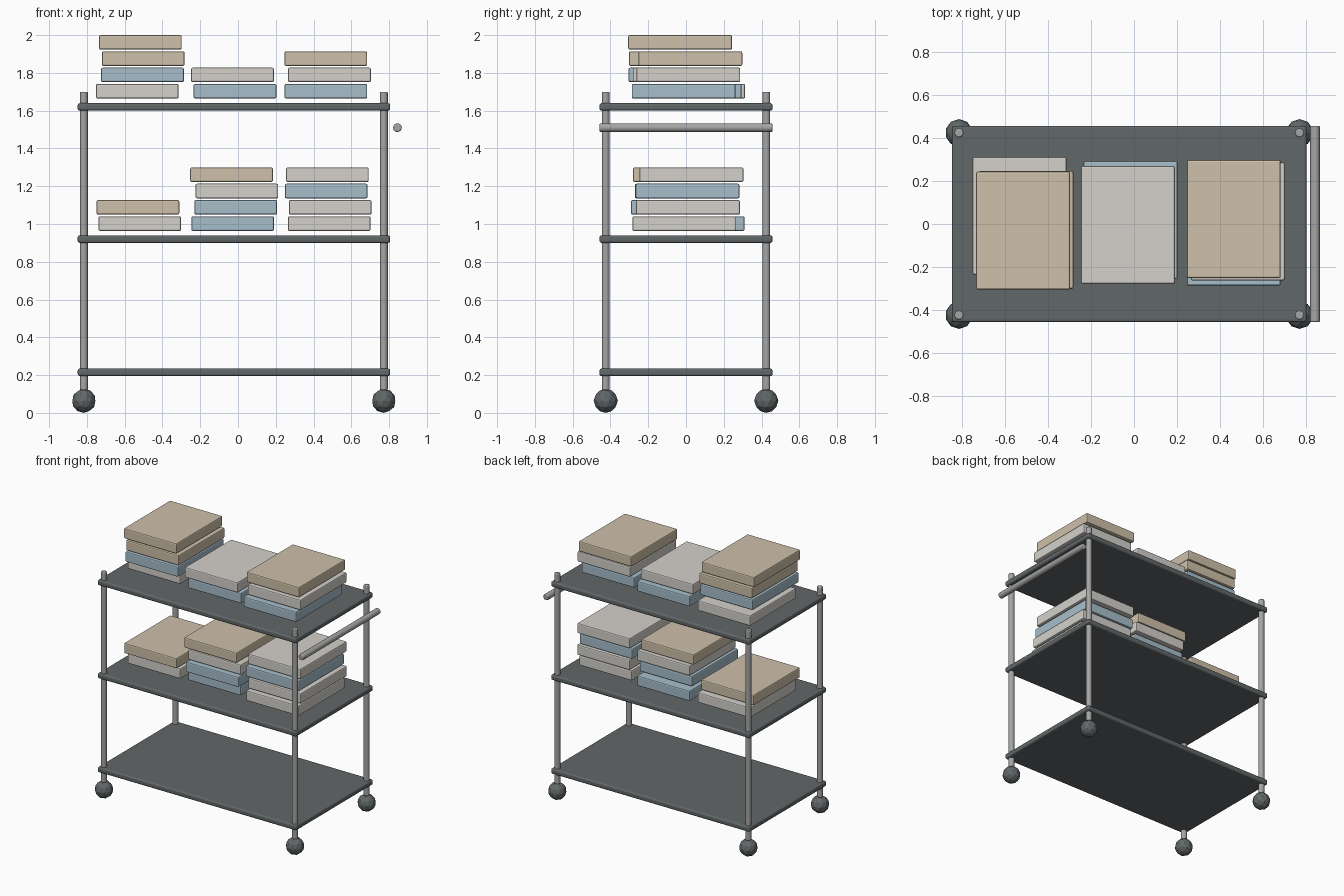
import bpy
from math import radians

if "Cube" in bpy.data.objects:
    bpy.data.objects.remove(bpy.data.objects["Cube"])


def material(name, rgb):
    m = bpy.data.materials.new(name)
    m.diffuse_color = (*rgb, 1)
    m.use_nodes = True
    m.node_tree.nodes["Principled BSDF"].inputs["Base Color"].default_value = m.diffuse_color
    return m


DARK = material("dark_grey", (0.12, 0.135, 0.14))
METAL = material("metal", (0.38, 0.38, 0.38))
WHITE = material("off_white", (0.66, 0.64, 0.60))
TAN = material("tan", (0.62, 0.53, 0.40))
BLUE = material("pale_blue", (0.39, 0.52, 0.60))


def finish(name, mat, bevel=0, segments=2):
    ob = bpy.context.object
    ob.name = name
    ob.data.materials.append(mat)
    if bevel:
        b = ob.modifiers.new("Bevel", 'BEVEL')
        b.width, b.segments = bevel, segments
        b.limit_method, b.angle_limit = 'ANGLE', radians(40)
    return ob


def box(name, loc, size, mat, bevel, segments=2):
    bpy.ops.mesh.primitive_cube_add(size=1, location=loc)
    bpy.context.object.scale = size
    bpy.ops.object.transform_apply(location=False, rotation=False, scale=True)
    return finish(name, mat, bevel, segments)


def rod(name, loc, radius, length, rot=(0, 0, 0)):
    bpy.ops.mesh.primitive_cylinder_add(vertices=16, radius=radius, depth=length,
                                        location=loc, rotation=rot)
    bpy.ops.object.shade_smooth_by_angle(angle=radians(35))
    return finish(name, METAL, 0.006)


CX = -0.022  # centre of the frame, leaving room for the handle

# Shelves
for name, z in (("bottom", 0.215), ("middle", 0.92), ("top", 1.62)):
    box(name + "_shelf", (CX, 0, z), (1.654, 0.916, 0.04), DARK, 0.012, 3)

# Posts and ball casters
for sx, side in ((-1, "left"), (1, "right")):
    for sy, end in ((-1, "front"), (1, "back")):
        x, y = CX + sx * 0.794, sy * 0.425
        rod(f"{end}_{side}_post", (x, y, 0.91), 0.021, 1.58)
        bpy.ops.mesh.primitive_ico_sphere_add(subdivisions=2, radius=0.064,
                                              location=(x, y, 0.064))
        finish(f"{end}_{side}_caster", DARK)

# Push handle
rod("handle", (0.844, 0, 1.51), 0.023, 0.916, (radians(90), 0, 0))

# Stacked books: (x, y, material) from the bottom up
stacks = {
    "top_left": (1.703, [(-0.533, 0.038, WHITE), (-0.506, -0.029, BLUE),
                         (-0.502, -0.027, TAN), (-0.517, -0.031, TAN)]),
    "top_centre": (1.703, [(-0.016, 0.019, BLUE), (-0.029, -0.004, WHITE)]),
    "top_right": (1.703, [(0.465, -0.012, BLUE), (0.484, 0.012, WHITE),
                          (0.465, 0.023, TAN)]),
    "middle_left": (1.002, [(-0.52, 0.02, WHITE), (-0.53, -0.01, TAN)]),
    "middle_centre": (1.002, [(-0.028, 0.035, BLUE), (-0.012, -0.016, BLUE),
                              (-0.006, 0.004, WHITE), (-0.034, -0.005, TAN)]),
    "middle_right": (1.002, [(0.483, -0.009, WHITE), (0.488, 0.011, WHITE),
                             (0.467, 0.008, BLUE), (0.473, 0.029, WHITE)]),
}
for name, (z, books) in stacks.items():
    for i, (x, y, mat) in enumerate(books):
        box(f"{name}_book_{i + 1}", (x, y, z + i * 0.0863),
            (0.438, 0.55, 0.077), mat, 0.008)
